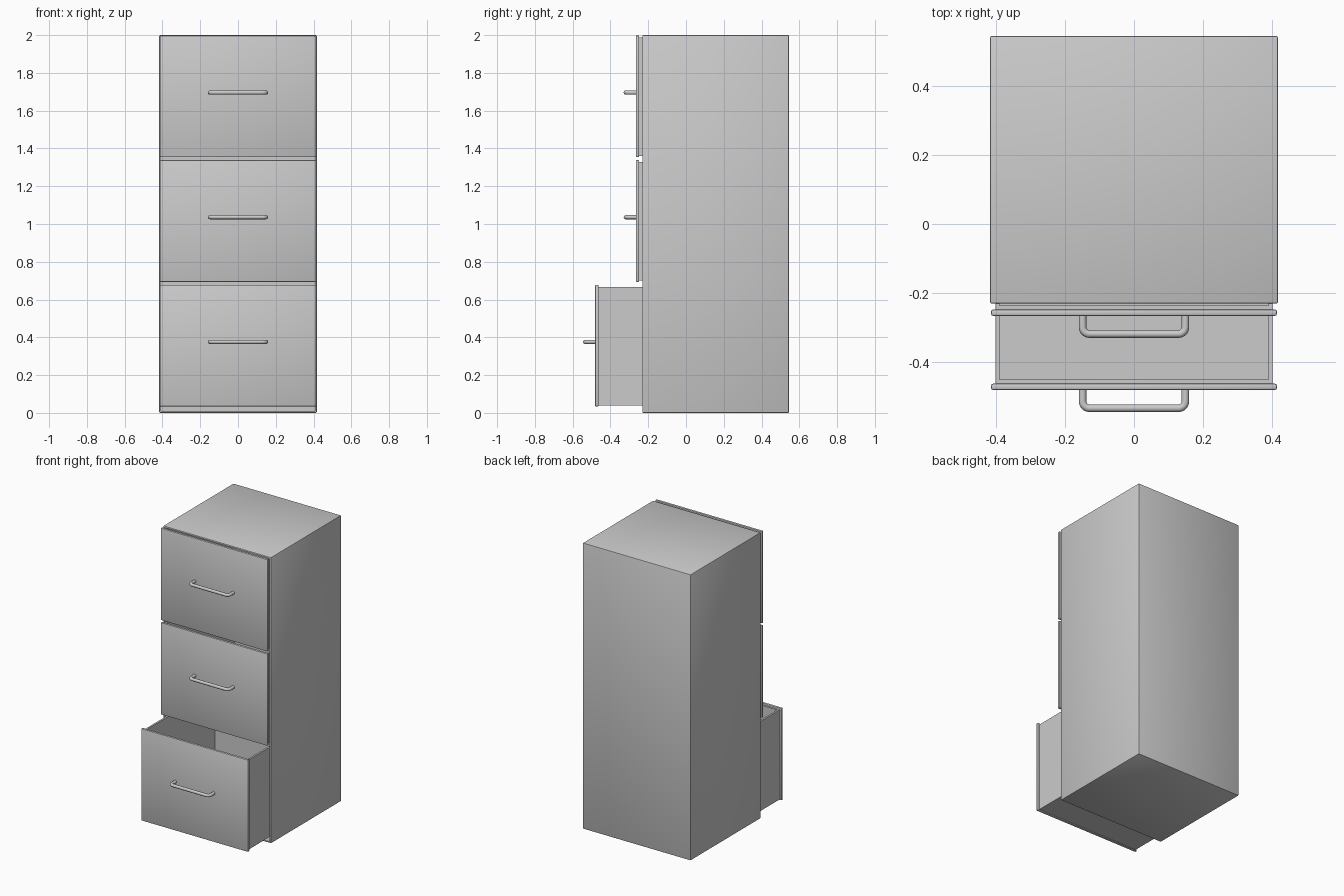
import bpy, bmesh, math
from mathutils import Vector

if "Cube" in bpy.data.objects:
    bpy.data.objects.remove(bpy.data.objects["Cube"])

PITCH = 0.66          # vertical spacing of drawers
PULL = [0.215, 0, 0]  # how far each drawer is pulled out


def smooth(ob):
    bpy.ops.object.select_all(action='DESELECT')
    bpy.context.view_layer.objects.active = ob
    ob.select_set(True)
    bpy.ops.object.shade_smooth_by_angle(angle=math.radians(35))


def box(name, lo, hi, bevel=0, segments=1, open_dir=None, wall=0.015):
    """Box between two corners; open_dir hollows it out from that side."""
    lo, hi = Vector(lo), Vector(hi)
    bm = bmesh.new()
    bmesh.ops.create_cube(bm, size=1)
    size = hi - lo
    bmesh.ops.scale(bm, vec=size, verts=bm.verts)
    bmesh.ops.translate(bm, vec=(lo + hi) / 2, verts=bm.verts)
    if bevel:
        bmesh.ops.bevel(bm, geom=bm.edges[:], offset=bevel, segments=segments,
                        profile=0.5, affect='EDGES')
    bm.normal_update()
    if open_dir:
        d = Vector(open_dir)
        face = max((f for f in bm.faces if f.normal.dot(d) > 0.99),
                   key=lambda f: f.calc_area())
        bmesh.ops.inset_region(bm, faces=[face], thickness=wall - bevel)
        depth = abs(size.dot(d)) - wall
        new = bmesh.ops.extrude_discrete_faces(bm, faces=[face])['faces'][0]
        bmesh.ops.translate(bm, vec=-d * depth, verts=new.verts)
    mesh = bpy.data.meshes.new(name)
    bm.to_mesh(mesh)
    bm.free()
    ob = bpy.data.objects.new(name, mesh)
    bpy.context.collection.objects.link(ob)
    if bevel:
        smooth(ob)
    return ob


def handle(name, y, z):
    """Round bar bent into a U, with its ends sunk in the drawer front."""
    w, reach, r = 0.149, 0.053, 0.02
    half = [(w, 0.005)]
    for i in range(6):
        a = math.pi / 2 * i / 5
        half.append((w - r + r * math.cos(a), -reach + r - r * math.sin(a)))
    path = half + [(-px, py) for px, py in reversed(half)]
    curve = bpy.data.curves.new(name, 'CURVE')
    curve.dimensions = '3D'
    curve.bevel_depth = 0.011
    curve.bevel_resolution = 4
    curve.use_fill_caps = True
    spline = curve.splines.new('POLY')
    spline.points.add(len(path) - 1)
    for p, (px, py) in zip(spline.points, path):
        p.co = (px, y + py, z, 1)
    ob = bpy.data.objects.new(name, curve)
    bpy.context.collection.objects.link(ob)
    bpy.ops.object.select_all(action='DESELECT')
    bpy.context.view_layer.objects.active = ob
    ob.select_set(True)
    bpy.ops.object.convert(target='MESH')
    smooth(bpy.context.object)


# Cabinet shell, open at the front
box("cabinet", (-0.417, -0.231, 0), (0.417, 0.545, 2), bevel=0.005,
    segments=2, open_dir=(0, -1, 0), wall=0.0125)

# Drawers: open-topped tray, front panel and handle
for i, name in enumerate(("bottom", "middle", "top")):
    z, dy = PITCH * i, -PULL[i]
    box(name + "_drawer_tray", (-0.402, -0.249 + dy, 0.04 + z),
        (0.402, 0.53 + dy, 0.667 + z), open_dir=(0, 0, 1), wall=0.018)
    box(name + "_drawer_front", (-0.414, -0.266 + dy, 0.034 + z),
        (0.414, -0.248 + dy, 0.678 + z), bevel=0.005, segments=2)
    handle(name + "_drawer_handle", -0.266 + dy, 0.376 + z)
